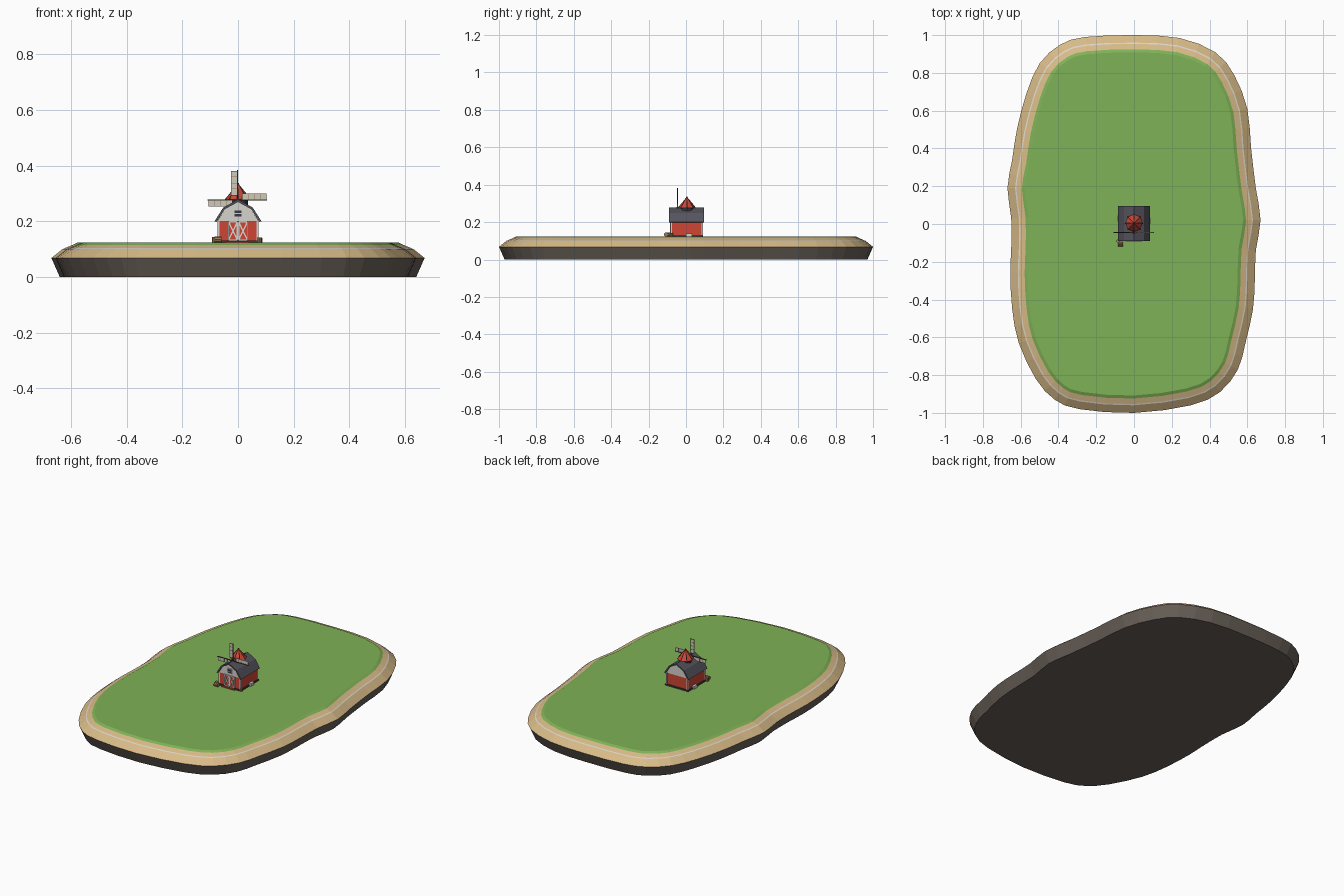
import bpy, bmesh, math
from mathutils import Vector, Matrix

if "Cube" in bpy.data.objects:
    bpy.data.objects.remove(bpy.data.objects["Cube"])


def material(name, hexcode):
    """Flat material from an sRGB hex code, stored as linear values."""
    srgb = [int(hexcode[i:i + 2], 16) / 255 for i in (0, 2, 4)]
    rgba = [c / 12.92 if c < 0.04 else ((c + 0.055) / 1.055) ** 2.4 for c in srgb] + [1]
    m = bpy.data.materials.new(name)
    m.use_nodes = True
    m.diffuse_color = rgba
    m.node_tree.nodes["Principled BSDF"].inputs["Base Color"].default_value = rgba
    return m


ROCK = material("dark rock", "6a6159")
SAND = material("sand", "d8bb88")
FOAM = material("pale line", "dcd6cc")
GRASS = material("grass", "7fb256")
RED = material("barn red", "cf4634")
ROOF = material("slate roof", "55535c")
TRIM = material("pale trim", "d6d3ce")
WOOD = material("wood", "9a7a55")
DARK = material("charcoal", "3c3a3e")
SAIL = material("sail cloth", "cfcbb8")


def finish(bm, name, mat):
    bmesh.ops.recalc_face_normals(bm, faces=bm.faces)
    me = bpy.data.meshes.new(name)
    bm.to_mesh(me)
    bm.free()
    me.materials.append(mat)
    ob = bpy.data.objects.new(name, me)
    bpy.context.scene.collection.objects.link(ob)
    return ob


def box(name, mat, x0, x1, y0, y1, z0, z1):
    bm = bmesh.new()
    mid = Matrix.Translation(((x0 + x1) / 2, (y0 + y1) / 2, (z0 + z1) / 2))
    size = Matrix.Diagonal((x1 - x0, y1 - y0, z1 - z0, 1))
    bmesh.ops.create_cube(bm, size=1, matrix=mid @ size)
    return finish(bm, name, mat)


def prism(name, mat, profile, y0, y1):
    """Extrude an x-z outline along y."""
    bm = bmesh.new()
    face = bm.faces.new([bm.verts.new((x, y0, z)) for x, z in profile])
    ext = bmesh.ops.extrude_face_region(bm, geom=[face])["geom"]
    bmesh.ops.translate(bm, vec=(0, y1 - y0, 0),
                        verts=[g for g in ext if isinstance(g, bmesh.types.BMVert)])
    return finish(bm, name, mat)


def bar(name, mat, p, q, width, y0, y1):
    """Flat strip between two x-z points."""
    p, q = Vector(p), Vector(q)
    d = (q - p).normalized() * width / 2
    n = Vector((-d.y, d.x))
    return prism(name, mat, [p + n, q + n, q - n, p - n], y0, y1)


def cone(name, mat, r1, r2, depth, loc, sides=8, axis="Z"):
    bm = bmesh.new()
    turn = Matrix.Rotation(math.pi / 2, 4, "X" if axis == "Y" else "Y") if axis != "Z" else Matrix()
    bmesh.ops.create_cone(bm, cap_ends=True, segments=sides, radius1=r1, radius2=r2,
                          depth=depth, matrix=Matrix.Translation(loc) @ turn)
    return finish(bm, name, mat)


# Island outline, counter-clockwise from the back
shore = [(0, 1), (-.26, .99), (-.39, .95), (-.5, .85), (-.57, .69), (-.62, .5), (-.645, .34),
         (-.67, .19), (-.65, .03), (-.65, -.13), (-.655, -.26), (-.645, -.45), (-.61, -.63),
         (-.52, -.82), (-.42, -.93), (-.29, -.98), (0, -1), (.3, -.96), (.455, -.89),
         (.55, -.77), (.59, -.63), (.63, -.45), (.64, -.29), (.645, -.14), (.67, .02),
         (.645, .19), (.62, .4), (.6, .61), (.53, .79), (.43, .91), (.24, .985)]
shore = [Vector(p) for p in shore]
outline = []
for i, b in enumerate(shore):
    a, c, d = shore[i - 1], shore[(i + 1) % len(shore)], shore[(i + 2) % len(shore)]
    outline += [b, (9 * (b + c) - a - d) / 16]


def ring(bm, inset, z):
    verts = []
    for i, p in enumerate(outline):
        t = (outline[(i + 1) % len(outline)] - outline[i - 1]).normalized()
        q = p + Vector((-t.y, t.x)) * inset
        verts.append(bm.verts.new((q.x, q.y, z)))
    return verts


def loft(name, mat, levels, cap=None):
    """Skin through inset outlines; optionally close the first or last one."""
    bm = bmesh.new()
    rings = [ring(bm, *lv) for lv in levels]
    for lo, hi in zip(rings, rings[1:]):
        for i in range(len(lo)):
            bm.faces.new((lo[i - 1], lo[i], hi[i], hi[i - 1]))
    if cap is not None:
        bm.faces.new(rings[cap])
    return finish(bm, name, mat)


def face_out(ob):
    """Open bands must face up and outward."""
    me = ob.data
    if sum(p.normal.z * p.area for p in me.polygons) < 0:
        me.flip_normals()


loft("rock_base", ROCK, [(.03, 0), (0, .068)], cap=0)
face_out(loft("sand_shore", SAND, [(0, .068), (.04, .1)]))
face_out(loft("pale_shore_line", FOAM, [(.04, .1), (.047, .103)]))
face_out(loft("upper_sand", SAND, [(.047, .103), (.076, .115)]))
loft("grass_top", GRASS, [(.076, .115), (.092, .123)], cap=-1)

# Barn body
G, EAVE, F, B = .122, .204, -.08, .086
box("foundation", DARK, -.079, .079, F - .006, B + .006, G, G + .009)
box("barn_walls", RED, -.073, .073, F, B, G, EAVE)
roof_half = [(.084, .2), (.053, .249), (0, .278)]
inner_half = [(.077, .197), (.048, .243), (0, .269)]


def mirrored(half):
    return half + [(-x, z) for x, z in reversed(half[:-1])]


prism("gambrel_roof", ROOF, mirrored(roof_half) + mirrored(inner_half)[::-1], F - .011, B + .009)
prism("gable", TRIM, mirrored([(.073, EAVE - .003)] + inner_half[1:]), F - .002, B + .002)

# Wall trim and doors
for sx in (-1, 1):
    for y in (F, B):
        bar("corner_post", TRIM, (sx * .07, G + .009), (sx * .07, EAVE), .008, y - .004, y + .004)
    cx = sx * .018
    f0, f1 = F - .006, F
    l, r, lo, hi = cx - .016, cx + .016, G + .01, EAVE - .006
    box("door_panel", RED, l, r, F - .003, F, lo, hi)
    for p, q in (((l, lo), (l, hi)), ((r, lo), (r, hi)), ((l, lo), (r, lo)), ((l, hi), (r, hi)),
                 ((l, lo), (r, hi)), ((l, hi), (r, lo))):
        bar("door_trim", TRIM, p, q, .005, f0, f1)
box("door_step", RED, -.045, .042, F - .016, F, G, G + .006)

# Loft window
box("window_frame", TRIM, -.016, .016, F - .006, F, .213, .243)
box("window_glass", DARK, -.012, .012, F - .008, F, .217, .239)
bar("window_bar", TRIM, (-.012, .228), (.012, .228), .003, F - .0095, F)

# Mill turret
cone("turret_base", DARK, .036, .036, .03, (0, .005, .27))
cone("turret_roof", RED, .046, .005, .054, (0, .005, .303))
cone("turret_tip", DARK, .007, .003, .012, (0, .005, .331))
for i in range(8):
    # Ribs along the edges of the turret roof
    a = math.tau * i / 8
    foot = Vector((math.sin(a) * .046, math.cos(a) * .046 + .005, .277))
    top = Vector((0, .005, .333))
    d = top - foot
    bm = bmesh.new()
    bmesh.ops.create_cone(bm, cap_ends=True, segments=4, radius1=.002, radius2=.002, depth=d.length,
                          matrix=Matrix.Translation((foot + top) / 2)
                          @ d.to_track_quat("Z", "Y").to_matrix().to_4x4())
    finish(bm, "turret_rib", DARK)

# Windmill sails around a hub
HUB = Vector((-.002, .276))
SY = -.045
cone("sail_axle", DARK, .006, .006, .06, (HUB.x, SY + .025, HUB.y), axis="Y")
for k in range(4):
    a = k * math.pi / 2
    along = Vector((math.cos(a), math.sin(a)))
    side = Vector((-along.y, along.x))
    at = lambda u, v: HUB + along * u + side * v
    bar("sail_spar", DARK, at(0, 0), at(.107, 0), .004, SY - .003, SY + .003)
    bar("sail", SAIL, at(.018, .012), at(.104, .012), .021, SY - .001, SY + .001)
    bar("sail_edge", TRIM, at(.018, .022), at(.104, .022), .002, SY - .002, SY + .002)
    for u in (.018, .04, .061, .083, .103):
        bar("sail_slat", WOOD, at(u, .001), at(u, .023), .0018, SY - .002, SY + .002)

# Yard clutter: barrels and sacks
cone("lying_barrel", WOOD, .012, .012, .026, (-.072, -.106, G + .012), sides=10, axis="X")
cone("standing_barrel", WOOD, .01, .01, .022, (-.083, -.09, G + .011), sides=10)
cone("small_barrel", WOOD, .009, .009, .02, (.077, -.078, G + .01), sides=10)
for sx, y in ((1, .017), (-1, .03)):
    box("side_sack", TRIM, sx * .08 - .008, sx * .08 + .008, y - .016, y + .016, G, G + .018)
